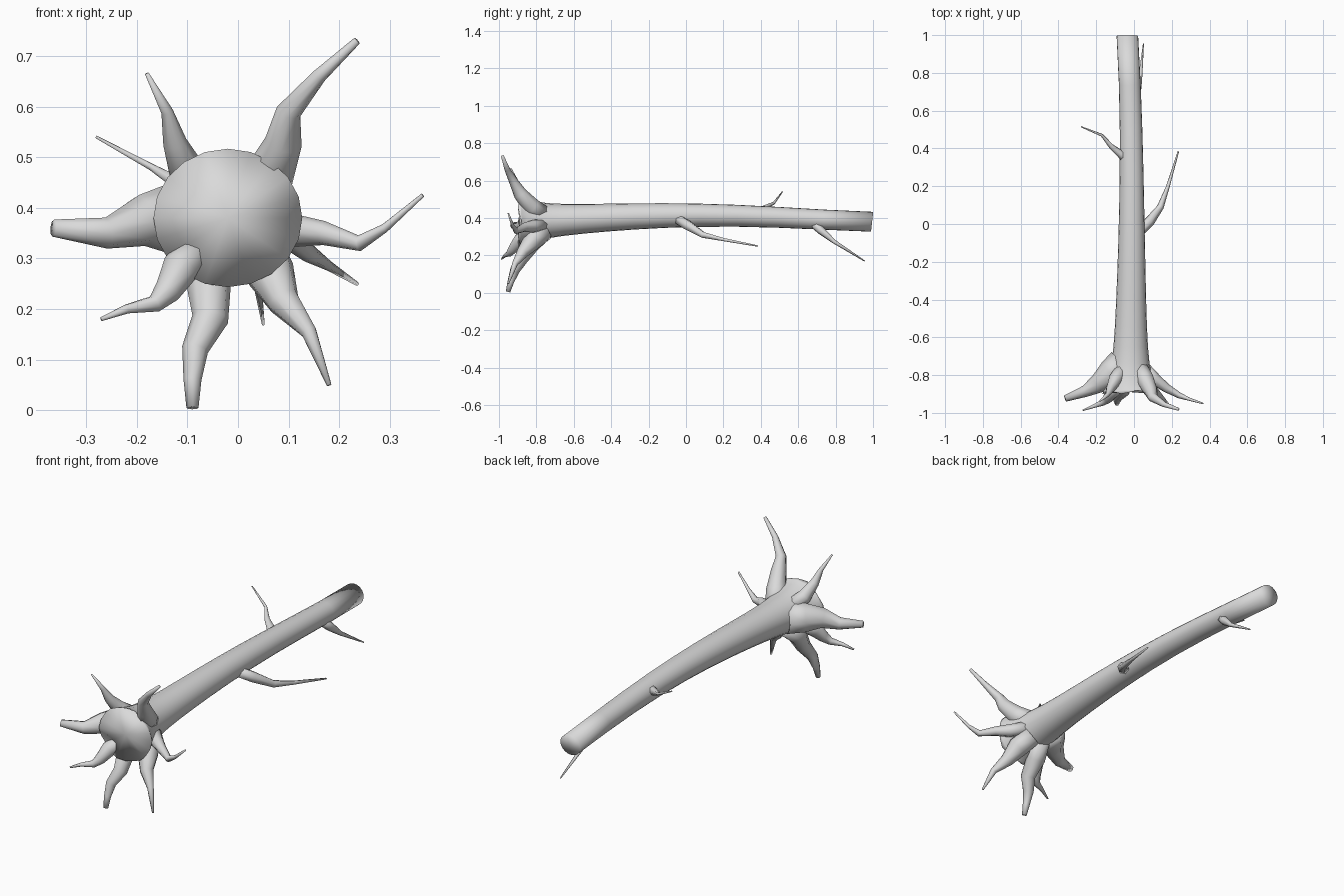
import bpy, bmesh, math
from mathutils import Vector

cube = bpy.data.objects.get("Cube")
if cube:
    bpy.data.objects.remove(cube, do_unlink=True)

bark = bpy.data.materials.new("grey_bark")
bark.use_nodes = True
grey = (0.7, 0.7, 0.7, 1)
bark.diffuse_color = grey
shader = next(node for node in bark.node_tree.nodes if node.type == 'BSDF_PRINCIPLED')
shader.inputs["Base Color"].default_value = grey


def skin(name, rings, start, end):
    """Bridge the rings, close both ends with a fan and shade smooth."""
    bm = bmesh.new()
    loops = [[bm.verts.new(point) for point in ring] for ring in rings]
    count = len(loops[0])
    for lower, upper in zip(loops, loops[1:]):
        for i in range(count):
            j = (i + 1) % count
            bm.faces.new((lower[i], lower[j], upper[j], upper[i]))
    for loop, centre in ((loops[0], start), (loops[-1], end)):
        hub = bm.verts.new(centre)
        for i in range(count):
            bm.faces.new((loop[i], loop[(i + 1) % count], hub))
    bmesh.ops.recalc_face_normals(bm, faces=bm.faces)
    for face in bm.faces:
        face.smooth = True
    mesh = bpy.data.meshes.new(name)
    bm.to_mesh(mesh)
    bm.free()
    mesh.materials.append(bark)
    bpy.context.collection.objects.link(bpy.data.objects.new(name, mesh))


def limb(name, points, base, tip, sides=8):
    """Tapered tube along a crooked path, widest up to its second point."""
    rings = []
    last = len(points) - 1
    axis = Vector((0, 0, 1))
    turn = axis.rotation_difference(axis)
    for i, point in enumerate(points):
        before = (point - points[max(i - 1, 0)]).normalized()
        after = (points[min(i + 1, last)] - point).normalized()
        tangent = (before + after).normalized()
        turn = axis.rotation_difference(tangent) @ turn
        axis = tangent
        travelled = max(i - 1, 0) / (last - 1)
        radius = tip + (base - tip) * (1 - travelled) ** 1.3
        ring = []
        for k in range(sides):
            angle = math.tau * k / sides
            offset = Vector((math.cos(angle), math.sin(angle), 0))
            ring.append(point + turn @ offset * radius)
        rings.append(ring)
    skin(name, rings, points[0], points[-1])


def trunk_centre(t):
    """Gently bowed axis from the root plate (t = 0) to the cut end (t = 1)."""
    x = -0.02 + 0.02 * t - 0.035 * t ** 4
    z = 0.38 + 0.035 * max(math.sin(math.pi * t), 0) ** 1.3
    return Vector((x, -0.89 + 1.885 * t, z))


def build_trunk(steps=14, sides=20):
    rings = []
    for step in range(steps + 1):
        t = (step / steps) ** 2
        radius = 0.057 + 0.04 * (1 - t) ** 2 + 0.05 * math.exp(-20 * t)
        ring = []
        for k in range(sides):
            angle = math.tau * k / sides
            across, up = math.cos(angle), math.sin(angle)
            # Pleats on the root plate, a slanted cut at the far end
            shift = 0.0
            if step == 0:
                shift = 0.009 * math.cos(5 * angle)
            elif step == steps:
                shift = 0.006 * up
            offset = Vector((across * radius, shift, up * radius * 0.93))
            ring.append(trunk_centre(t) + offset)
        rings.append(ring)
    skin("trunk", rings, trunk_centre(0), trunk_centre(1))


def root(name, outline, base, tip, lean=0.0):
    """Root given by its outline across the plate; it curls forward as it spreads."""
    heart = Vector((-0.01, 0.38))
    flat = [Vector(pair) for pair in outline]
    flat.insert(0, heart.lerp(flat[0], 0.5))
    points = []
    for spot in flat:
        spread = (spot - heart).length
        depth = 0.33 * math.exp(-5 * spread) - 1 + lean
        points.append(Vector((spot.x, depth, spot.y)))
    limb(name, points, base, tip)


def branch(name, path, base, tip):
    limb(name, [Vector(point) for point in path], base, tip, sides=6)


build_trunk()

# Roots, going round the plate
root("upper_left_root",
     [(0.06, 0.46), (0.09, 0.53), (0.1, 0.59), (0.16, 0.66), (0.235, 0.73)],
     base=0.05, tip=0.008, lean=-0.02)
root("upper_right_root",
     [(-0.1, 0.47), (-0.125, 0.53), (-0.14, 0.59), (-0.18, 0.665)],
     base=0.037, tip=0.004)
root("right_root",
     [(-0.12, 0.38), (-0.19, 0.375), (-0.26, 0.35), (-0.365, 0.36)],
     base=0.075, tip=0.017, lean=0.02)
root("lower_right_root",
     [(-0.115, 0.28), (-0.14, 0.235), (-0.165, 0.21), (-0.22, 0.2), (-0.27, 0.18)],
     base=0.037, tip=0.004, lean=-0.05)
root("bottom_root",
     [(-0.06, 0.26), (-0.055, 0.18), (-0.085, 0.12), (-0.09, 0.06), (-0.09, 0.005)],
     base=0.047, tip=0.012)
root("lower_left_root",
     [(0.06, 0.28), (0.09, 0.215), (0.14, 0.155), (0.18, 0.05)],
     base=0.052, tip=0.005)
root("left_root",
     [(0.11, 0.355), (0.17, 0.35), (0.24, 0.33), (0.29, 0.36), (0.365, 0.425)],
     base=0.033, tip=0.004)

# Thin branches along the trunk
branch("right_branch",
       [(-0.03, 0.33, 0.42), (-0.07, 0.37, 0.43), (-0.12, 0.41, 0.45),
        (-0.17, 0.47, 0.48), (-0.28, 0.515, 0.54)], base=0.022, tip=0.003)
branch("left_branch",
       [(0.02, -0.05, 0.4), (0.08, 0.01, 0.36), (0.14, 0.09, 0.31),
        (0.18, 0.2, 0.285), (0.235, 0.385, 0.25)], base=0.028, tip=0.004)
branch("lower_branch",
       [(0, 0.67, 0.38), (0.02, 0.72, 0.335), (0.035, 0.79, 0.275),
        (0.05, 0.955, 0.17)], base=0.022, tip=0.003)
